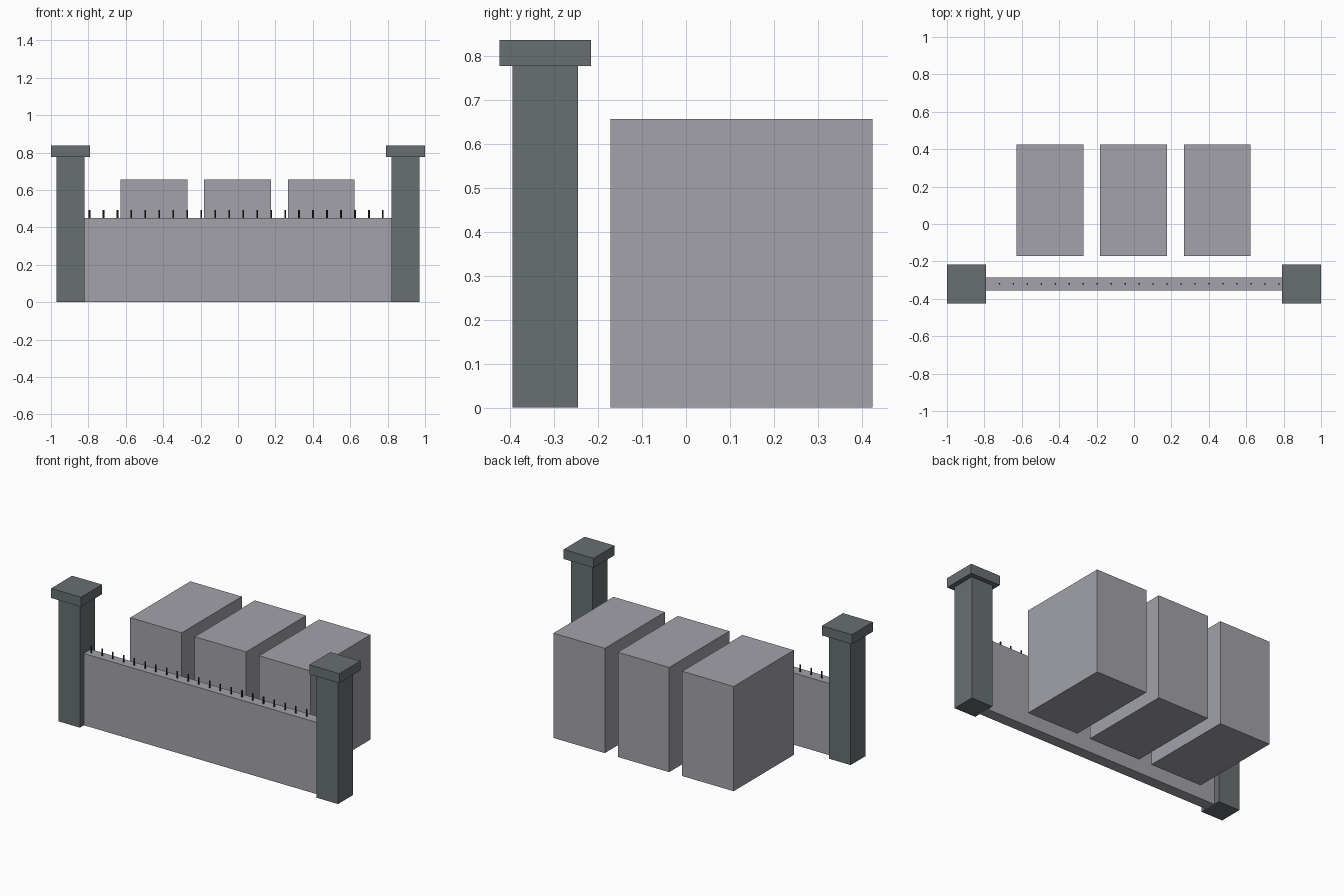
import bpy
import bmesh
from mathutils import Matrix, Vector

default = bpy.data.objects.get("Cube")
if default:
    bpy.data.objects.remove(default, do_unlink=True)


def make_material(name, rgb):
    mat = bpy.data.materials.new(name)
    mat.use_nodes = True
    color = (*rgb, 1.0)
    mat.diffuse_color = color
    mat.node_tree.nodes["Principled BSDF"].inputs["Base Color"].default_value = color
    return mat


def finish(name, bm, mat):
    mesh = bpy.data.meshes.new(name)
    bm.to_mesh(mesh)
    bm.free()
    mesh.materials.append(mat)
    obj = bpy.data.objects.new(name, mesh)
    bpy.context.collection.objects.link(obj)
    return obj


def box(name, center_x, center_y, base_z, size, mat):
    bm = bmesh.new()
    place = Matrix.Translation((center_x, center_y, base_z + size[2] / 2))
    bmesh.ops.create_cube(bm, size=1, matrix=place @ Matrix.Diagonal((*size, 1)))
    return finish(name, bm, mat)


stone = make_material("light grey stone", (0.36, 0.36, 0.40))
pillar_grey = make_material("dark slate grey", (0.14, 0.16, 0.165))
iron = make_material("black iron", (0.025, 0.025, 0.03))

FENCE_Y = -0.32
WALL_TOP = 0.45

# Gate pillars with overhanging caps
for side, sign in (("left", 1), ("right", -1)):
    x = sign * 0.896
    box(f"{side}_pillar", x, FENCE_Y, 0, (0.149, 0.149, 0.777), pillar_grey)
    box(f"{side}_pillar_cap", x, FENCE_Y, 0.777, (0.208, 0.208, 0.06), pillar_grey)

# Low wall between the pillars
box("front_wall", 0, FENCE_Y, 0, (1.644, 0.07, WALL_TOP), stone)

# Row of thin spikes along the wall top
bm = bmesh.new()
for i in range(22):
    spot = Vector((-0.794 + i * 0.0747, FENCE_Y, WALL_TOP + 0.021))
    bmesh.ops.create_cone(bm, cap_ends=True, segments=8, radius1=0.0045,
                          radius2=0.0045, depth=0.044, matrix=Matrix.Translation(spot))
finish("wall_spikes", bm, iron)

# Three building blocks behind the wall
for name, i in (("right", -1), ("middle", 0), ("left", 1)):
    box(f"{name}_block", i * 0.447 - 0.002, 0.126, 0, (0.357, 0.596, 0.657), stone)
